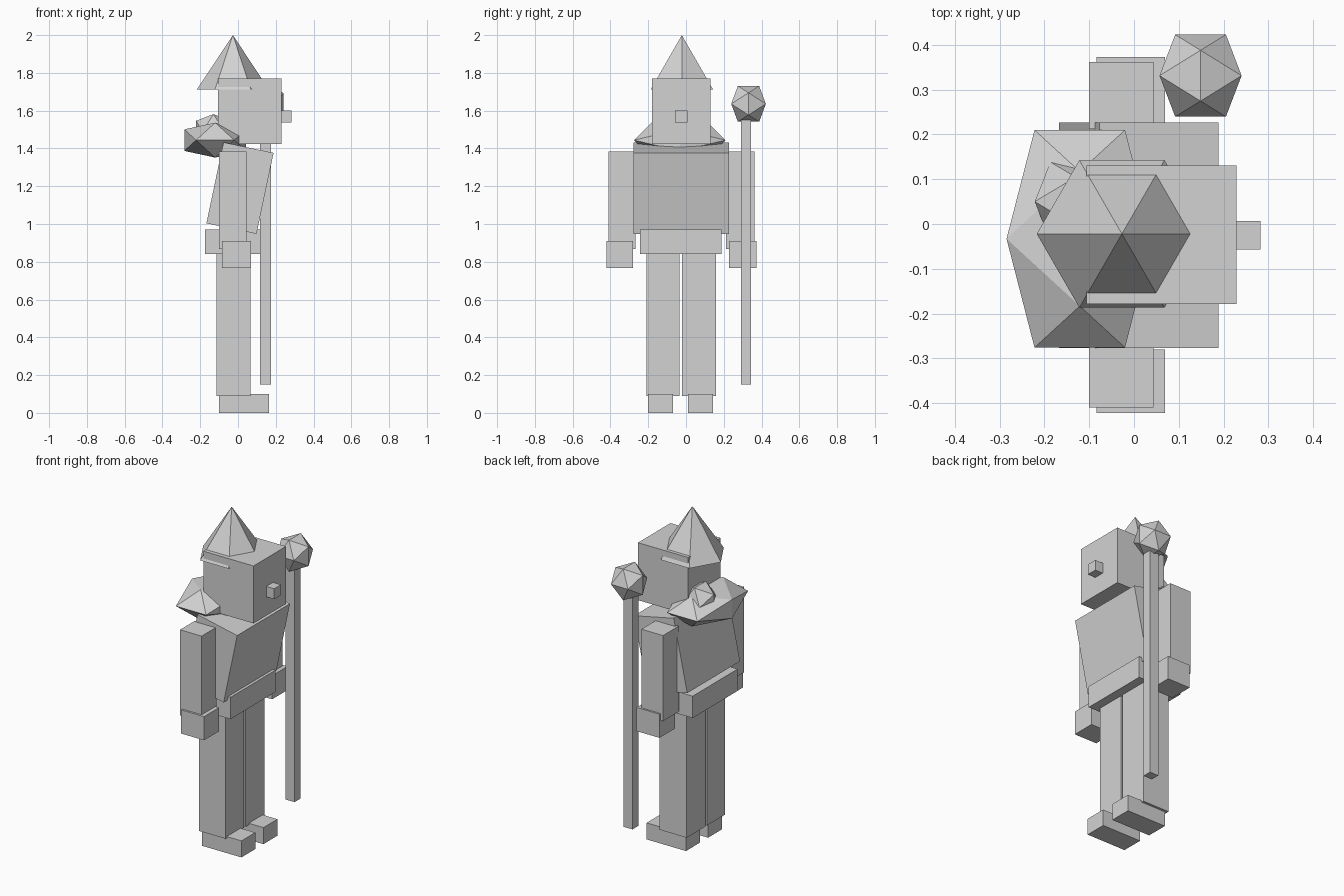
import bpy
import bmesh
import math
from mathutils import Matrix, Vector

if "Cube" in bpy.data.objects:
    bpy.data.objects.remove(bpy.data.objects["Cube"])

grey = bpy.data.materials.new("light_grey")
grey.diffuse_color = (0.65, 0.65, 0.65, 1)
grey.use_nodes = True
grey.node_tree.nodes["Principled BSDF"].inputs["Base Color"].default_value = grey.diffuse_color


def finish(name, bm):
    bmesh.ops.recalc_face_normals(bm, faces=bm.faces)
    mesh = bpy.data.meshes.new(name)
    bm.to_mesh(mesh)
    bm.free()
    mesh.materials.append(grey)
    obj = bpy.data.objects.new(name, mesh)
    bpy.context.collection.objects.link(obj)
    return obj


def box(name, x, y, z, tilt=0):
    """Box from (min, max) ranges, optionally tilted about its y axis."""
    centre = Vector((sum(x) / 2, sum(y) / 2, sum(z) / 2))
    size = (x[1] - x[0], y[1] - y[0], z[1] - z[0])
    bm = bmesh.new()
    bmesh.ops.create_cube(bm, size=1, matrix=Matrix.Diagonal((*size, 1)))
    obj = finish(name, bm)
    obj.location = centre
    obj.rotation_euler.y = math.radians(tilt)
    return obj


def gem(name, centre, unit):
    """Twenty-sided solid resting edge-up, scaled per axis."""
    phi = (1 + math.sqrt(5)) / 2
    bm = bmesh.new()
    for a in (-1, 1):
        for b in (-phi, phi):
            for p in ((0, a, b), (a, b, 0), (b, 0, a)):
                bm.verts.new([p[i] * unit[i] for i in range(3)])
    bmesh.ops.convex_hull(bm, input=bm.verts)
    obj = finish(name, bm)
    obj.location = centre
    return obj


# Legs and feet
for side, leg_y, foot_y in (("right", (-0.21, -0.035), (-0.20, -0.068)),
                            ("left", (-0.02, 0.158), (0.01, 0.143))):
    box(side + "_leg", (-0.115, 0.065), leg_y, (0.09, 0.86))
    box(side + "_foot", (-0.10, 0.163), foot_y, (0, 0.10))

# Arms and hands
for side, arm_y, hand_y in (("right", (-0.41, -0.267), (-0.422, -0.28)),
                            ("left", (0.212, 0.362), (0.227, 0.373))):
    box(side + "_arm", (-0.10, 0.044), arm_y, (0.868, 1.385))
    box(side + "_hand", (-0.084, 0.069), hand_y, (0.767, 0.91))

# Belt and forward-leaning torso
box("belt", (-0.175, 0.12), (-0.243, 0.187), (0.84, 0.972))
box("torso", (-0.125, 0.146), (-0.277, 0.227), (0.971, 1.409), tilt=11.9)

# Head and nose
box("head", (-0.106, 0.229), (-0.179, 0.131), (1.423, 1.77))
box("nose", (0.20, 0.282), (-0.057, 0.007), (1.537, 1.60))

# Six-sided pointed hat
bm = bmesh.new()
bmesh.ops.create_cone(bm, cap_ends=True, segments=6, radius1=0.19, radius2=0,
                      depth=0.287, matrix=Matrix.Rotation(math.pi / 6, 4, "Z"))
# turn so that two corners point along x
corner = max((v.co for v in bm.verts if v.co.z < 0), key=lambda c: c.x)
bmesh.ops.rotate(bm, verts=bm.verts, cent=(0, 0, 0),
                 matrix=Matrix.Rotation(-math.atan2(corner.y, corner.x), 3, "Z"))
hat = finish("hat", bm)
hat.location = (-0.027, -0.022, 1.8565)

# Faceted hair at the nape, with a bun
gem("hair", (-0.121, -0.033, 1.444), (0.101, 0.150, 0.057))
gem("hair_bun", (-0.130, 0.050, 1.490), (0.0566, 0.0545, 0.0566))

# Staff with a faceted orb
box("staff", (0.116, 0.175), (0.29, 0.345), (0.15, 1.60))
gem("staff_orb", (0.1485, 0.331, 1.636), (0.0566, 0.0566, 0.0585))
